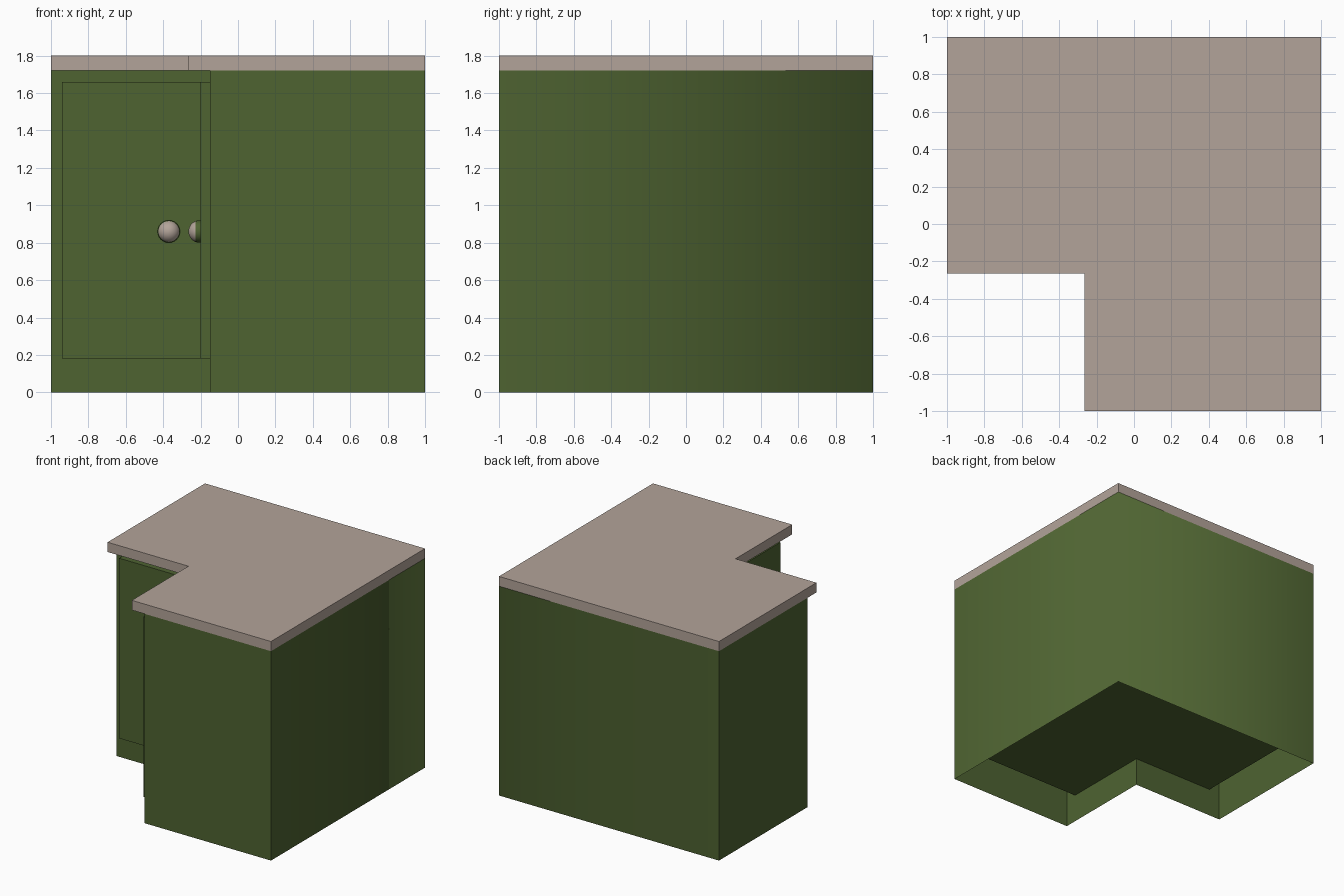
import bpy, bmesh
from mathutils import Vector

cube = bpy.data.objects.get("Cube")
if cube:
    bpy.data.objects.remove(cube)


def material(name, rgb):
    m = bpy.data.materials.new(name)
    m.use_nodes = True
    m.diffuse_color = (*rgb, 1)
    bsdf = next(n for n in m.node_tree.nodes if n.type == 'BSDF_PRINCIPLED')
    bsdf.inputs["Base Color"].default_value = (*rgb, 1)
    return m


green = material("olive green paint", (0.077, 0.125, 0.031))
stone = material("beige stone", (0.45, 0.37, 0.32))


def add_object(name, bm, *mats):
    mesh = bpy.data.meshes.new(name)
    bm.to_mesh(mesh)
    bm.free()
    for m in mats:
        mesh.materials.append(m)
    obj = bpy.data.objects.new(name, mesh)
    bpy.context.collection.objects.link(obj)
    return obj


def l_shape(inner, end=1.0):
    """Counter-clockwise L outline with its notch at the front right."""
    return [(1, 1), (-end, 1), (-end, inner), (inner, inner), (inner, -end), (1, -end)]


def l_face(bm, outline, z):
    return bm.faces.new([bm.verts.new((x, y, z)) for x, y in outline])


COUNTER_Z, TOP = 1.72, 1.80
FRONT = -0.15          # plane of the cabinet fronts in the notch
DOOR = 0.05            # door thickness

# Countertop slab
bm = bmesh.new()
base = l_face(bm, l_shape(-0.265), COUNTER_Z)
ext = bmesh.ops.extrude_face_region(bm, geom=[base], use_keep_orig=True)
top = [v for v in ext["geom"] if isinstance(v, bmesh.types.BMVert)]
bmesh.ops.translate(bm, verts=top, vec=(0, 0, TOP - COUNTER_Z))
bmesh.ops.recalc_face_normals(bm, faces=bm.faces)
add_object("countertop", bm, stone)

# Cabinet walls, open underneath, softly shaded round the back corner
bm = bmesh.new()
outline = l_shape(FRONT)
low = [bm.verts.new((x, y, 0)) for x, y in outline]
high = [bm.verts.new((x, y, COUNTER_Z)) for x, y in outline]
for i in range(len(low)):
    j = (i + 1) % len(low)
    bm.faces.new((low[i], low[j], high[j], high[i])).smooth = True
for e in bm.edges:
    e.smooth = all(v.co.x > 0.9 and v.co.y > 0.9 for v in e.verts)
add_object("cabinet_walls", bm, green)

# Raised cabinet floor, short of the two end walls
bm = bmesh.new()
l_face(bm, l_shape(FRONT, 0.9), 0.235).normal_flip()
add_object("cabinet_floor", bm, green)


def door(name, side):
    """Door slab; side swaps x and y so it faces the model's right."""
    bm = bmesh.new()
    bmesh.ops.create_cube(bm, size=1)
    for v in bm.verts:
        a = -0.94 if v.co.x < 0 else FRONT - DOOR
        b = FRONT - DOOR if v.co.y < 0 else FRONT
        z = 0.18 if v.co.z < 0 else 1.66
        v.co = (b, a, z) if side else (a, b, z)
    bmesh.ops.recalc_face_normals(bm, faces=bm.faces)
    add_object(name, bm, green)


def knob(name, side):
    """Ball knob with a painted base next to the door."""
    bm = bmesh.new()
    bmesh.ops.create_uvsphere(bm, u_segments=24, v_segments=16, radius=0.06)
    for f in bm.faces:
        f.smooth = True
        f.material_index = 1 if f.calc_center_median().z > 0.02 else 0
    for v in bm.verts:
        a, b, z = -0.37 + v.co.x, FRONT - DOOR - 0.005 - v.co.z, 0.86 + v.co.y
        v.co = Vector((b, a, z) if side else (a, b, z))
    bmesh.ops.recalc_face_normals(bm, faces=bm.faces)
    add_object(name, bm, green, stone)


for label, side in (("front", False), ("side", True)):
    door(label + "_door", side)
    knob(label + "_knob", side)
